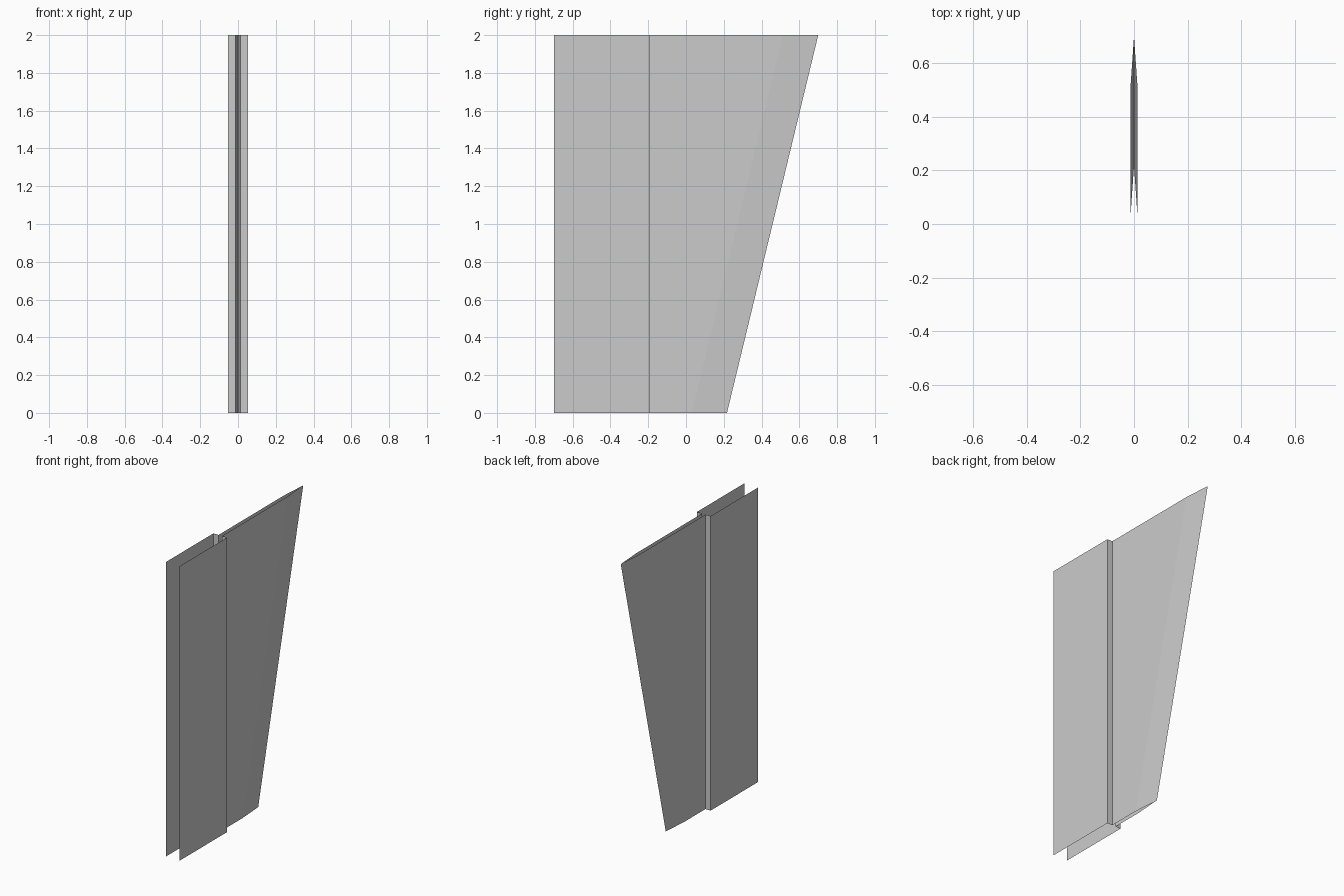
import bpy

if "Cube" in bpy.data.objects:
    bpy.data.objects.remove(bpy.data.objects["Cube"])

HEIGHT = 2.0
# Half cross-section as (x, y at the bottom, y at the top), rear fork to sharp edge
PROFILE = [
    (0.052, -0.70, -0.70),
    (0.052, -0.19, -0.19),
    (0.013, -0.19, -0.19),
    (0.013, 0.03, 0.512),
    (0.0, 0.217, 0.70),
]


def loft_skin(name, profile):
    """Open sheet between the bottom and top profile, mirrored across x."""
    n = len(profile)
    verts = [(x, yb, 0.0) for x, yb, yt in profile]
    verts += [(x, yt, HEIGHT) for x, yb, yt in profile]
    faces = [(i, i + 1, n + i + 1, n + i) for i in range(n - 1)]
    mesh = bpy.data.meshes.new(name)
    mesh.from_pydata(verts, [], faces)
    obj = bpy.data.objects.new(name, mesh)
    bpy.context.collection.objects.link(obj)
    mirror = obj.modifiers.new("mirror", 'MIRROR')
    mirror.use_axis = (True, False, False)
    mirror.use_mirror_merge = True
    mirror.merge_threshold = 0.0005
    return obj


# Forked mounting plates: two parallel sheets with inward steps
loft_skin("fork_plates", PROFILE[:3])

# Thin hollow blade with a raked, tapered edge
loft_skin("tapered_blade", PROFILE[2:])
